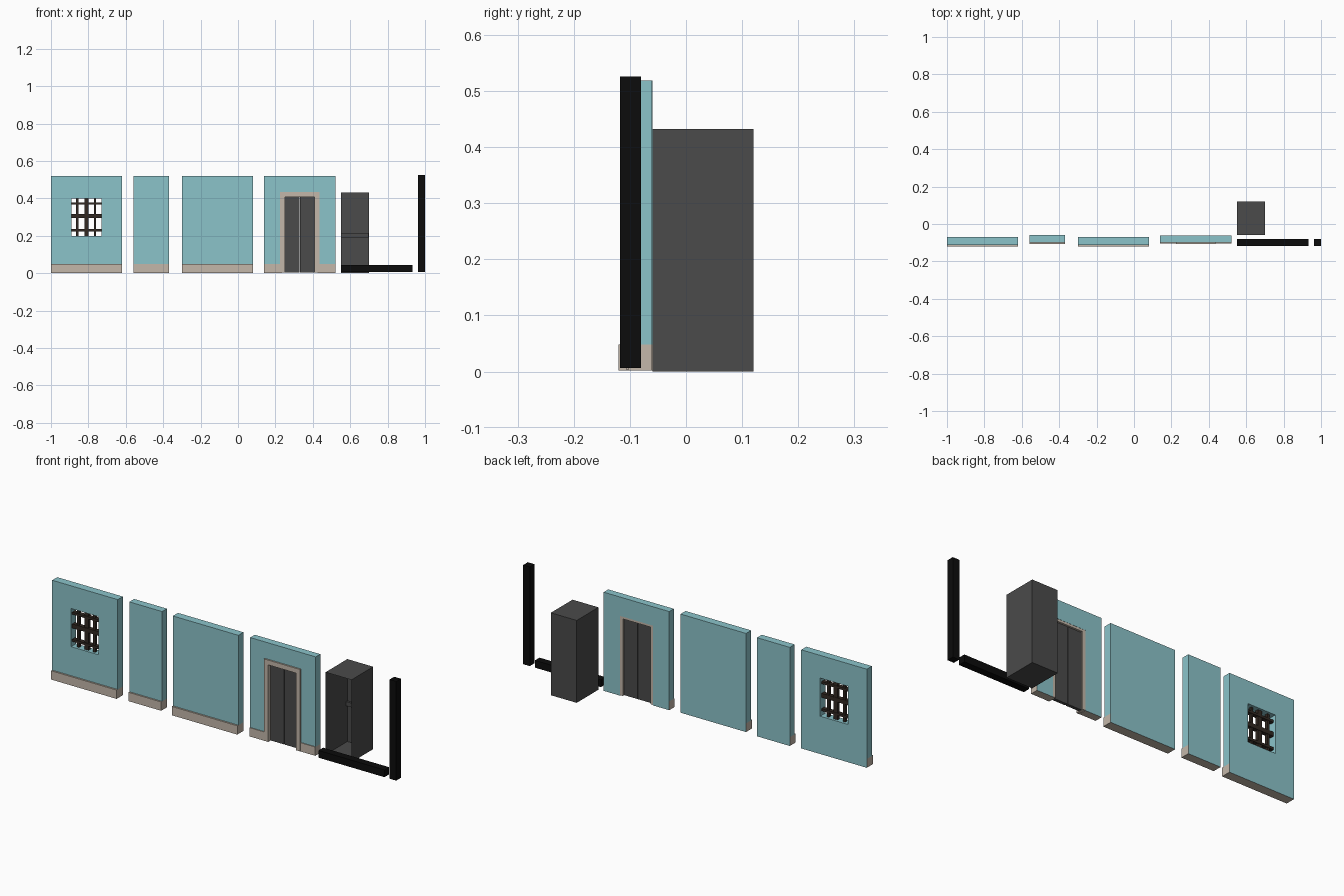
import bpy, bmesh
from mathutils import Vector

if "Cube" in bpy.data.objects:
    bpy.data.objects.remove(bpy.data.objects["Cube"])


def material(name, r, g, b):
    m = bpy.data.materials.new(name)
    m.diffuse_color = (r, g, b, 1)
    m.use_nodes = True
    m.node_tree.nodes["Principled BSDF"].inputs["Base Color"].default_value = m.diffuse_color
    return m


TEAL = material("teal paint", 0.26, 0.55, 0.59)
BEIGE = material("beige trim", 0.55, 0.475, 0.40)
GREY = material("dark grey metal", 0.069, 0.069, 0.069)
BLACK = material("black beam", 0.0035, 0.0035, 0.0035)
BROWN = material("dark brown bars", 0.032, 0.022, 0.016)


def finish(name, bm, mats):
    bmesh.ops.recalc_face_normals(bm, faces=bm.faces)
    me = bpy.data.meshes.new(name)
    bm.to_mesh(me)
    bm.free()
    for m in mats:
        me.materials.append(m)
    ob = bpy.data.objects.new(name, me)
    bpy.context.collection.objects.link(ob)
    return ob


def add_box(bm, x, y, z):
    vs = bmesh.ops.create_cube(bm, size=1)["verts"]
    for v in vs:
        v.co = Vector([(a + b) / 2 + c * (b - a) for (a, b), c in zip((x, y, z), v.co)])


def boxes(name, mat, *spans):
    bm = bmesh.new()
    for s in spans:
        add_box(bm, *s)
    return finish(name, bm, [mat])


def slab(name, mat, xs, zs, holes, y):
    """Upright slab from a grid of cells; holes lists (column, row) left open."""
    bm = bmesh.new()
    pts = {(i, j): bm.verts.new((a, y[0], b)) for i, a in enumerate(xs) for j, b in enumerate(zs)}
    for i in range(len(xs) - 1):
        for j in range(len(zs) - 1):
            if (i, j) not in holes:
                bm.faces.new([pts[i, j], pts[i + 1, j], pts[i + 1, j + 1], pts[i, j + 1]])
    loose = [v for v in bm.verts if not v.link_faces]
    bmesh.ops.delete(bm, geom=loose, context='VERTS')
    geom = bmesh.ops.extrude_face_region(bm, geom=bm.faces[:])["geom"]
    for v in geom:
        if isinstance(v, bmesh.types.BMVert):
            v.co.y = y[1]
    return finish(name, bm, [mat])


def skirting(name, spans, y):
    """Beige base blocks whose back faces carry the wall paint."""
    bm = bmesh.new()
    for x in spans:
        add_box(bm, x, y, (0.002, BASE))
    ob = finish(name, bm, [BEIGE, TEAL])
    for p in ob.data.polygons:
        p.material_index = 1 if p.normal.y > 0.5 else 0


BASE, TOP = 0.048, 0.519

# window wall
slab("window_wall", TEAL, [-1, -0.89, -0.73, -0.62], [BASE, 0.20, 0.40, TOP], {(1, 1)}, (-0.111, -0.069))
skirting("window_wall_base", [(-1, -0.62)], (-0.12, -0.069))

# window bars: thick centre cross and thin outer bars
bars = []
for c, w in ((-0.86, 0.006), (-0.81, 0.012), (-0.765, 0.006)):
    bars.append(((c - w, c + w), (-0.098, -0.082), (0.20, 0.40)))
for c, w in ((0.23, 0.006), (0.305, 0.011), (0.372, 0.006)):
    bars.append(((-0.89, -0.73), (-0.102, -0.08), (c - w, c + w)))
boxes("window_bars", BROWN, *bars)

# narrow wall and plain wall
for name, x, yf, yw, yb in (("narrow_wall", (-0.56, -0.37), -0.108, -0.10, -0.06),
                            ("plain_wall", (-0.30, 0.08), -0.12, -0.111, -0.069)):
    slab(name, TEAL, x, (BASE, TOP), (), (yw, yb))
    skirting(name + "_base", [x], (yf, yb))

# door wall with trim
slab("door_wall", TEAL, [0.14, 0.235, 0.425, 0.52], [BASE, 0.42, TOP], {(1, 0)}, (-0.099, -0.061))
skirting("door_wall_base", [(0.14, 0.235), (0.425, 0.52)], (-0.103, -0.061))
slab("door_frame", BEIGE, [0.225, 0.25, 0.41, 0.435], [0.004, 0.408, 0.433], {(1, 0)}, (-0.107, -0.095))
slab("door_jamb", BEIGE, [0.234, 0.25, 0.41, 0.426], [0.004, 0.408, 0.421], {(1, 0)}, (-0.096, -0.062))

# sliding door pair
boxes("sliding_doors", GREY,
      ((0.25, 0.328), (-0.088, -0.072), (0.005, 0.408)),
      ((0.332, 0.41), (-0.088, -0.072), (0.005, 0.408)))

# lift car: thin shell open at the front
bm = bmesh.new()
add_box(bm, (0.55, 0.70), (-0.06, 0.12), (0.0, 0.432))
bm.normal_update()
front = [f for f in bm.faces if f.normal.y < -0.5]
bmesh.ops.delete(bm, geom=front, context='FACES')
finish("lift_car", bm, [GREY])
boxes("lift_handrail", GREY, ((0.551, 0.699), (0.108, 0.119), (0.192, 0.214)))

# black beam and post
boxes("floor_beam", BLACK, ((0.55, 0.932), (-0.118, -0.08), (0.006, 0.044)))
boxes("corner_post", BLACK, ((0.962, 1.0), (-0.118, -0.08), (0.006, 0.526)))
